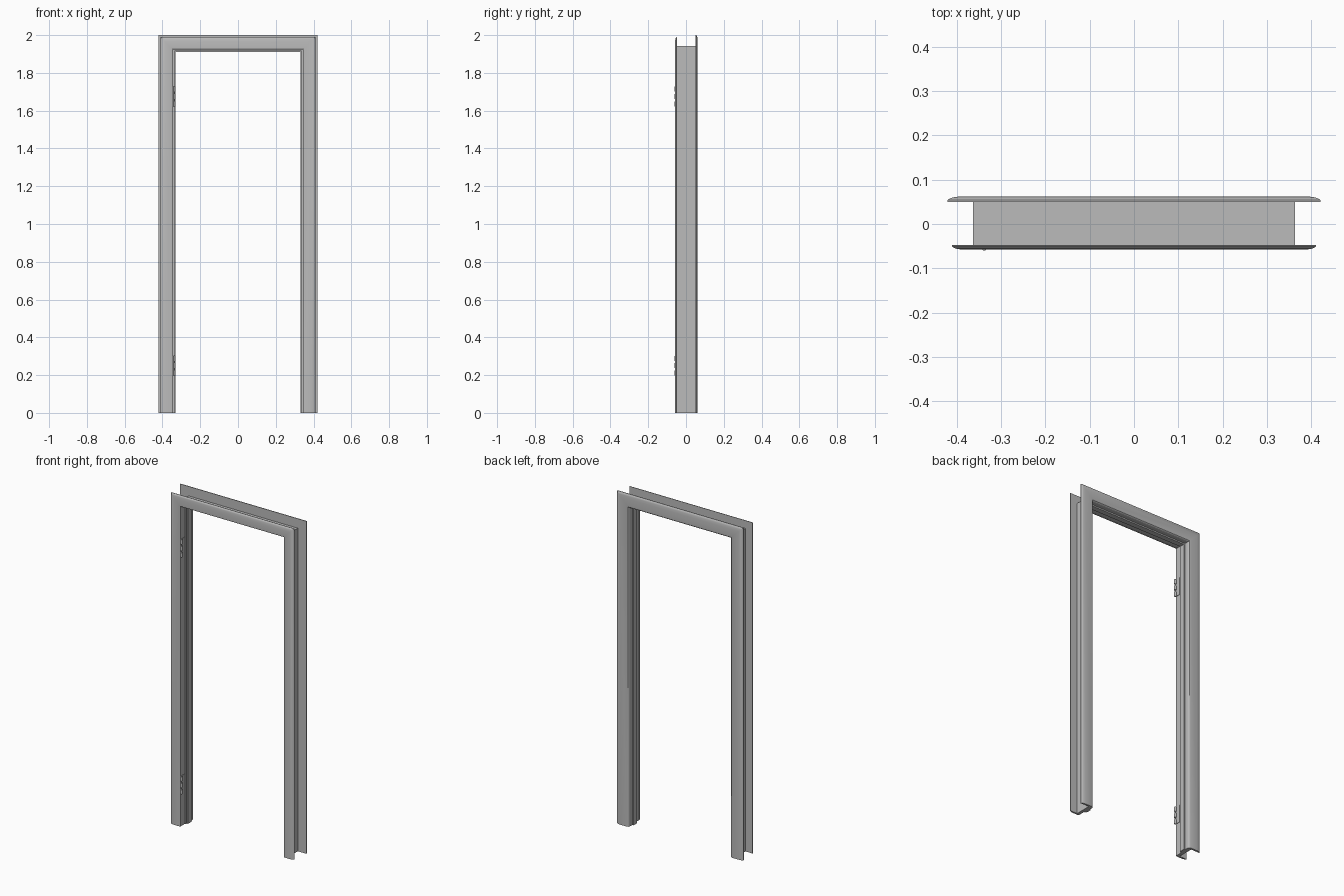
import bpy, bmesh, math

if "Cube" in bpy.data.objects:
    bpy.data.objects.remove(bpy.data.objects["Cube"])

grey = bpy.data.materials.new("neutral grey")
grey.diffuse_color = (0.5, 0.5, 0.5, 1)
grey.use_nodes = True
grey.node_tree.nodes["Principled BSDF"].inputs["Base Color"].default_value = grey.diffuse_color

HEAD_RISE = 1.58   # head height above the half width, for mitred corners


def finish(name, bm):
    bmesh.ops.recalc_face_normals(bm, faces=bm.faces)
    mesh = bpy.data.meshes.new(name)
    bm.to_mesh(mesh)
    bm.free()
    obj = bpy.data.objects.new(name, mesh)
    bpy.context.collection.objects.link(obj)
    mesh.materials.append(grey)
    bpy.ops.object.select_all(action='DESELECT')
    obj.select_set(True)
    bpy.context.view_layer.objects.active = obj
    bpy.ops.object.shade_smooth_by_angle(angle=math.radians(25))
    return obj


def portal(name, profile):
    """Sweep a closed (half width, y) profile up, over and down with mitres."""
    bm = bmesh.new()
    rings = []
    for side, top in ((-1, 0), (-1, 1), (1, 1), (1, 0)):
        rings.append([bm.verts.new((side * h, y, top * (h + HEAD_RISE)))
                      for h, y in profile])
    n = len(profile)
    for a, b in zip(rings, rings[1:]):
        for i in range(n):
            j = (i + 1) % n
            bm.faces.new((a[i], a[j], b[j], b[i]))
    bm.faces.new(rings[0])
    bm.faces.new(rings[-1])
    return finish(name, bm)


# Jamb lining with a raised stop and a small seal step
portal("jamb_lining", [
    (0.363, -0.048), (0.344, -0.048), (0.344, -0.012), (0.337, -0.012),
    (0.337, -0.004), (0.330, -0.004), (0.330, 0.028), (0.338, 0.028),
    (0.338, 0.050), (0.363, 0.050)])

# Front casing with rounded edges
portal("front_casing", [
    (0.410, -0.047), (0.410, -0.050), (0.407, -0.053), (0.400, -0.056),
    (0.385, -0.058), (0.355, -0.058), (0.348, -0.057), (0.344, -0.054),
    (0.343, -0.047)])

# Back casing, slightly wider and taller
portal("back_casing", [
    (0.420, 0.050), (0.420, 0.054), (0.416, 0.057), (0.408, 0.060),
    (0.394, 0.062), (0.352, 0.062), (0.344, 0.060), (0.340, 0.056),
    (0.338, 0.050)])


# Hinges on the left jamb: leaf plate and knuckles
def hinge(name, z_mid):
    bm = bmesh.new()
    leaf = bmesh.ops.create_cube(bm, size=1)["verts"]
    bmesh.ops.scale(bm, verts=leaf, vec=(0.003, 0.030, 0.104))
    bmesh.ops.translate(bm, verts=leaf, vec=(-0.3430, -0.036, z_mid))
    for k in (-1, 0, 1):
        barrel = bmesh.ops.create_cone(
            bm, cap_ends=True, segments=12, radius1=0.006, radius2=0.006,
            depth=0.026)["verts"]
        bmesh.ops.translate(bm, verts=barrel,
                            vec=(-0.3375, -0.054, z_mid + k * 0.039))
    pin = bmesh.ops.create_cone(bm, cap_ends=True, segments=8, radius1=0.003,
                                radius2=0.003, depth=0.11)["verts"]
    bmesh.ops.translate(bm, verts=pin, vec=(-0.3375, -0.054, z_mid))
    finish(name, bm)


hinge("upper_hinge", 1.675)
hinge("lower_hinge", 0.25)
